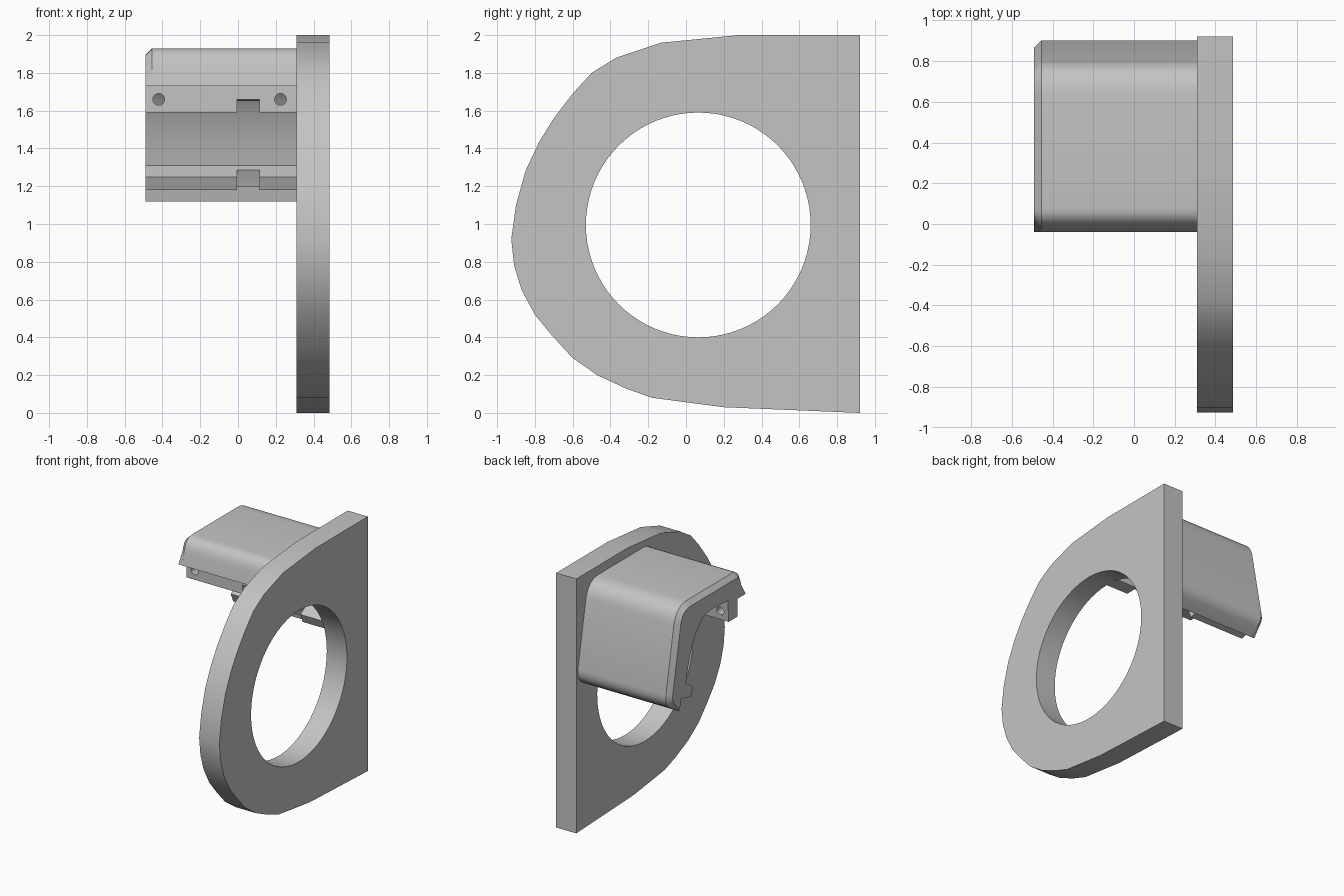
import bpy
import bmesh
import math
from mathutils import Vector

cube = bpy.data.objects.get("Cube")
if cube:
    bpy.data.objects.remove(cube, do_unlink=True)

grey = bpy.data.materials.new("plain_grey")
grey.use_nodes = True
grey.diffuse_color = (0.55, 0.55, 0.55, 1)
grey.node_tree.nodes["Principled BSDF"].inputs["Base Color"].default_value = (0.55, 0.55, 0.55, 1)

PLATE_IN, PLATE_OUT, END = 0.31, 0.485, -0.49
HOLE_Y, HOLE_Z, HOLE_R = 0.065, 0.995, 0.595
CHAMFER = 0.035


def loft(name, sections):
    """Solid through matching (x, [(y, z), ...]) sections."""
    bm = bmesh.new()
    rings = [[bm.verts.new((x, y, z)) for y, z in pts] for x, pts in sections]
    for a, b in zip(rings, rings[1:]):
        for i in range(len(a)):
            j = (i + 1) % len(a)
            bm.faces.new((a[i], a[j], b[j], b[i]))
    bm.faces.new(rings[0])
    bm.faces.new(rings[-1])
    bmesh.ops.recalc_face_normals(bm, faces=bm.faces)
    mesh = bpy.data.meshes.new(name)
    bm.to_mesh(mesh)
    bm.free()
    obj = bpy.data.objects.new(name, mesh)
    bpy.context.collection.objects.link(obj)
    obj.data.materials.append(grey)
    return obj


def cylinder(name, centre, radius, depth, rotation, sides):
    bpy.ops.mesh.primitive_cylinder_add(vertices=sides, radius=radius, depth=depth,
                                        location=centre, rotation=rotation)
    obj = bpy.context.object
    obj.name = name
    obj.data.materials.append(grey)
    return obj


def cut(obj, cutter):
    mod = obj.modifiers.new("cut", "BOOLEAN")
    mod.operation = "DIFFERENCE"
    mod.solver = "EXACT"
    mod.object = cutter
    bpy.context.view_layer.objects.active = obj
    bpy.ops.object.modifier_apply(modifier=mod.name)
    bpy.data.objects.remove(cutter, do_unlink=True)


def smooth(obj):
    bpy.ops.object.select_all(action="DESELECT")
    obj.select_set(True)
    bpy.context.view_layer.objects.active = obj
    bpy.ops.object.shade_smooth_by_angle(angle=math.radians(25))


# Rounded plate with a straight back edge and a large round hole
plate_outline = [
    (0.92, 0), (0.92, 2), (0.28, 2), (-0.13, 1.96), (-0.37, 1.88), (-0.5, 1.8),
    (-0.6, 1.69), (-0.7, 1.56), (-0.78, 1.43), (-0.85, 1.28), (-0.9, 1.1),
    (-0.925, 0.92), (-0.91, 0.78), (-0.87, 0.65), (-0.8, 0.52), (-0.71, 0.41),
    (-0.6, 0.29), (-0.47, 0.2), (-0.32, 0.13), (-0.18, 0.08), (0.2, 0.03)]
plate = loft("ring_plate", [(PLATE_IN, plate_outline), (PLATE_OUT, plate_outline)])
ACROSS = (0, math.pi / 2, 0)
cut(plate, cylinder("hole_cutter", (0.4, HOLE_Y, HOLE_Z), HOLE_R, 1, ACROSS, 80))
smooth(plate)


def corner(a, b, c, steps=6):
    """Rounded corner from a to c around b."""
    a, b, c = Vector(a), Vector(b), Vector(c)
    return [tuple(a * (1 - t) ** 2 + b * 2 * t * (1 - t) + c * t * t)
            for t in (i / steps for i in range(steps + 1))]


# Hooked bracket: outer skin from the front nose over the top to the lower tip
outer = [(-0.04, 1.73)]
outer += corner((-0.02, 1.83), (0, 1.93), (0.08, 1.93))
outer += corner((0.64, 1.93), (0.77, 1.93), (0.8, 1.8))
outer += corner((0.9, 1.28), (0.91, 1.21), (0.86, 1.17), 4)
outer += [(0.78, 1.12)]
# Inner side: lower lip, curved wall, upper lip
inner = [(0.76, 1.21), (0.64, 1.18), (0.61, 1.25), (0.7, 1.31)]
inner += corner((0.7, 1.31), (0.61, 1.77), (0.39, 1.77), 8)[1:]
inner += [(0.18, 1.76), (0.17, 1.59), (0.06, 1.59), (0.06, 1.73)]

# Chamfered free end: pull the outer skin inwards, fading out at both tips
chamfered = [outer[0]]
for before, here, after in zip(outer, outer[1:], outer[2:]):
    along = (Vector(after) - Vector(before)).normalized()
    chamfered.append((here[0] + along.y * CHAMFER, here[1] - along.x * CHAMFER))
chamfered.append(outer[-1])

bracket = loft("hook_bracket", [(PLATE_IN, outer + inner),
                                (END + CHAMFER, outer + inner),
                                (END, chamfered + inner)])

# Round groove through both lips
cut(bracket, cylinder("groove_cutter", (0.055, HOLE_Y, HOLE_Z), 0.665, 0.12, ACROSS, 80))
# Small screw holes through the upper lip
for x in (-0.42, 0.225):
    cut(bracket, cylinder("screw_cutter", (x, 0.11, 1.66), 0.031, 0.2,
                          (math.pi / 2, 0, 0), 24))
smooth(bracket)
